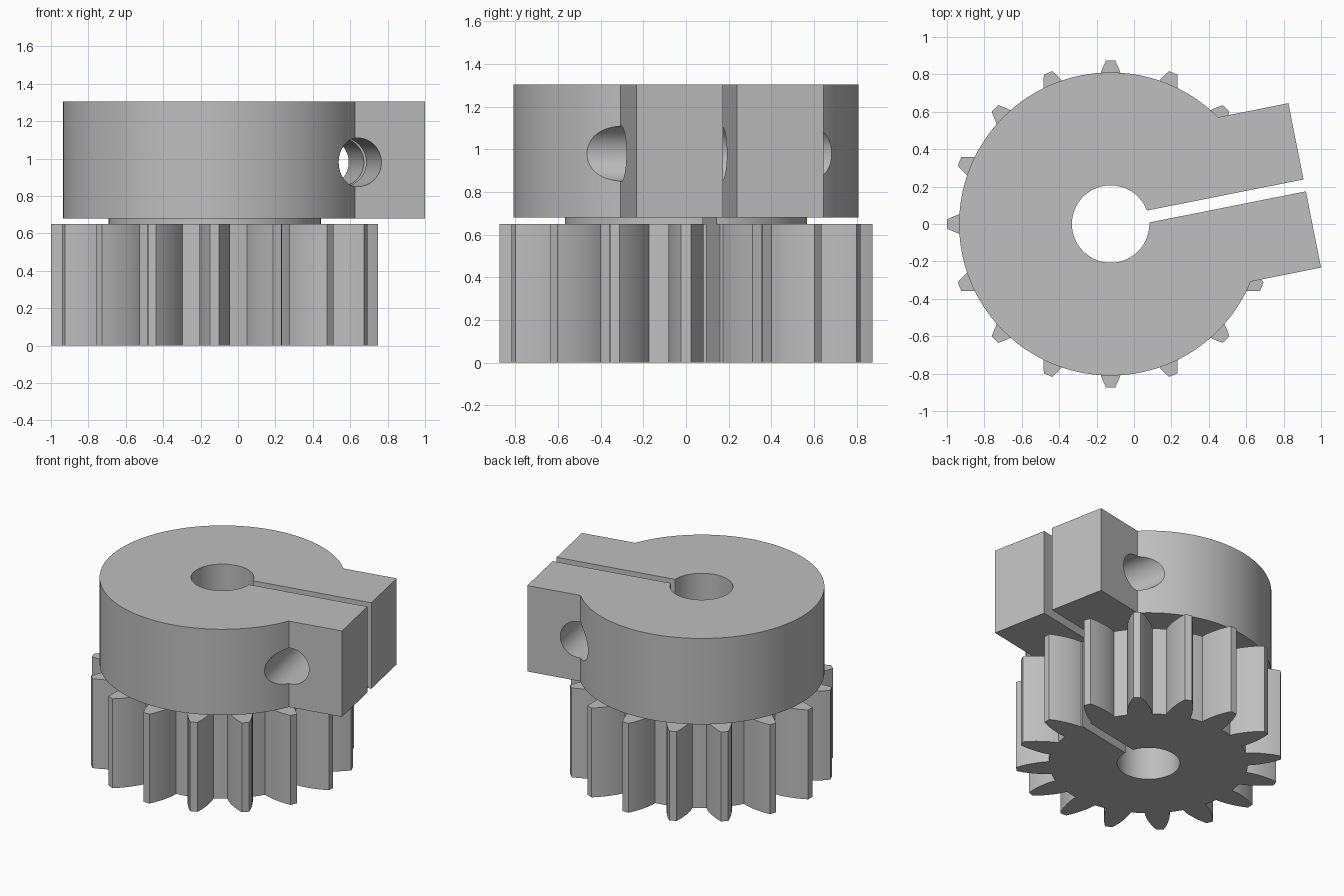
import bpy, bmesh
from math import sin, cos, asin, pi, radians

cube = bpy.data.objects.get("Cube")
if cube:
    bpy.data.objects.remove(cube)

CENTRE_X = -0.125          # bore axis
TURN = radians(11.25)      # direction of the slot
BORE, SLOT = 0.207, 0.0325  # bore radius, half slot width
TEETH = 16

steel = bpy.data.materials.new("plain_grey")
steel.use_nodes = True
GREY = (0.52, 0.52, 0.52, 1)
steel.diffuse_color = GREY
steel.node_tree.nodes["Principled BSDF"].inputs["Base Color"].default_value = GREY


def polar(r, a):
    return (r * cos(a), r * sin(a))


def arc(r, start, end, steps):
    return [polar(r, start + (end - start) * i / steps) for i in range(steps + 1)]


def bore_arc():
    """Bore wall, walked backwards from one lip of the slot to the other."""
    a = asin(SLOT / BORE)
    return arc(BORE, 2 * pi - a, a, 64)


def finish(ob):
    ob.data.materials.append(steel)
    bpy.ops.object.select_all(action='DESELECT')
    ob.select_set(True)
    bpy.context.view_layer.objects.active = ob
    bpy.ops.object.shade_smooth_by_angle(angle=radians(20))


def slab(name, outline, z0, z1):
    """Extrude a closed outline between two heights."""
    bm = bmesh.new()
    face = bm.faces.new([bm.verts.new((x, y, z0)) for x, y in outline])
    top = bmesh.ops.extrude_face_region(bm, geom=[face])["geom"]
    bmesh.ops.translate(bm, vec=(0, 0, z1 - z0),
                        verts=[v for v in top if isinstance(v, bmesh.types.BMVert)])
    bmesh.ops.recalc_face_normals(bm, faces=bm.faces)
    mesh = bpy.data.meshes.new(name)
    bm.to_mesh(mesh)
    bm.free()
    ob = bpy.data.objects.new(name, mesh)
    bpy.context.collection.objects.link(ob)
    ob.location.x = CENTRE_X
    ob.rotation_euler.z = TURN
    return ob


# Pinion: curved tooth flanks as (radius, half width), slot in one valley
ROOT = 0.655
flank = [(ROOT, 0.082), (0.69, 0.081), (0.725, 0.076), (0.76, 0.068),
         (0.80, 0.056), (0.84, 0.041), (0.875, 0.024)]
a = asin(SLOT / ROOT)
gear = [polar(ROOT, a)]
for k in range(TEETH):
    mid = (k + 0.5) * 2 * pi / TEETH
    gear += [polar(r, mid - asin(w / r)) for r, w in flank]
    gear += [polar(r, mid + asin(w / r)) for r, w in reversed(flank)]
    if k < TEETH - 1:
        gear.append(polar(ROOT, mid + pi / TEETH))
gear.append(polar(ROOT, -a))
finish(slab("pinion_gear", gear + bore_arc(), 0, 0.65))

# Thin spacer collar
HUB = 0.568
a = asin(SLOT / HUB)
finish(slab("spacer_collar", arc(HUB, a, 2 * pi - a, 80) + bore_arc(), 0.65, 0.68))

# Split clamp ring with two lugs
RING, LUG_END, LUG_SIDE = 0.81, 1.058, 0.448
a = asin(LUG_SIDE / RING)
clamp_outline = arc(RING, a, 2 * pi - a, 110)
clamp_outline += [(LUG_END, -LUG_SIDE), (LUG_END, -SLOT)] + bore_arc()
clamp_outline += [(LUG_END, SLOT), (LUG_END, LUG_SIDE)]
clamp = slab("clamp_ring", clamp_outline, 0.68, 1.305)

# Cross bolt hole through both lugs
bpy.ops.mesh.primitive_cylinder_add(
    vertices=64, radius=0.13, depth=3,
    location=(CENTRE_X + 0.69 * cos(TURN), 0.69 * sin(TURN), 0.98),
    rotation=(pi / 2, 0, TURN))
cutter = bpy.context.object
cutter.name = "bolt_hole_cutter"
cutter.hide_render = True
cut = clamp.modifiers.new("bolt_hole", 'BOOLEAN')
cut.operation = 'DIFFERENCE'
cut.solver = 'EXACT'
cut.object = cutter
bpy.context.view_layer.objects.active = clamp
bpy.ops.object.modifier_apply(modifier=cut.name)
bpy.data.objects.remove(cutter)
finish(clamp)
